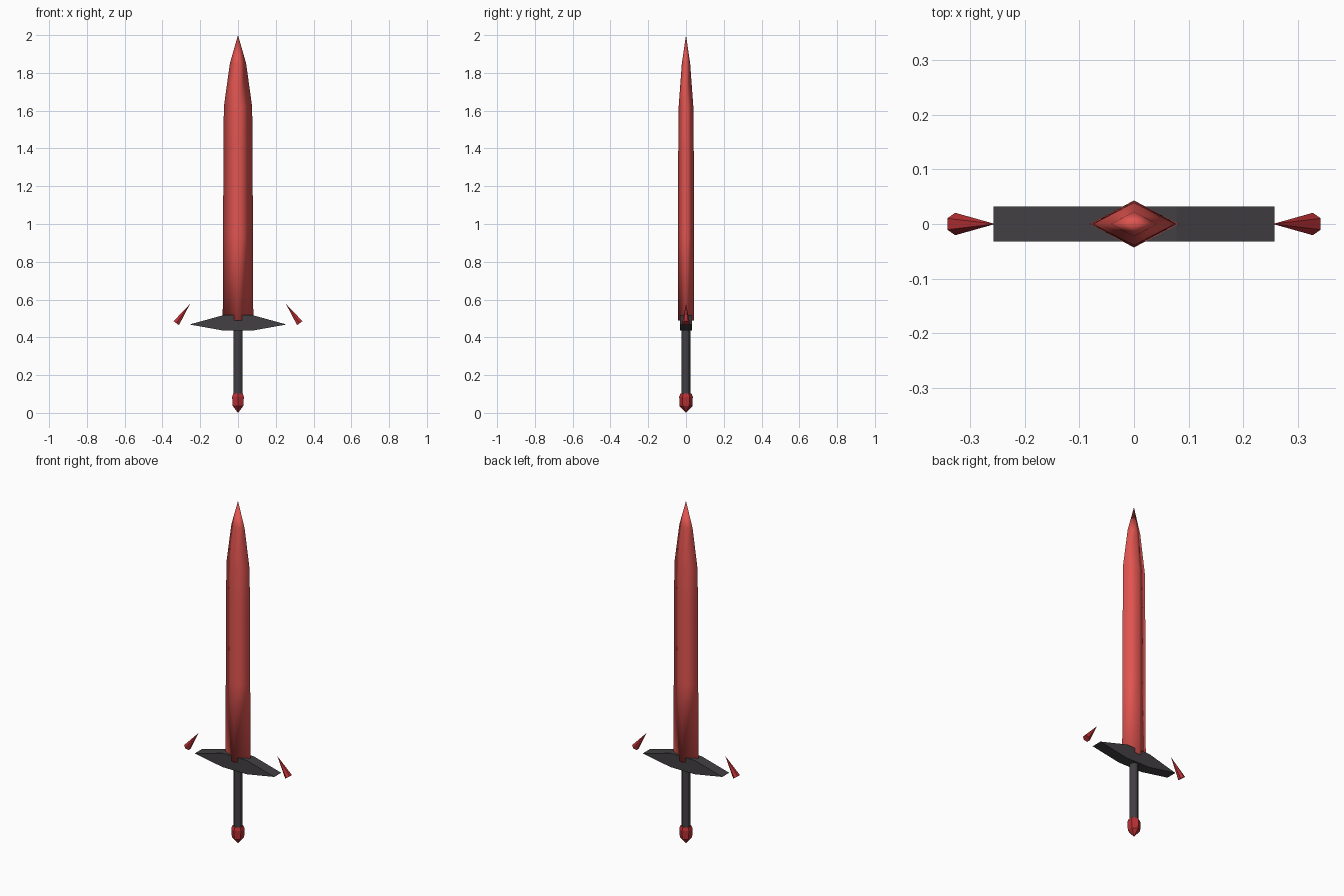
import bpy, bmesh, math
from mathutils import Vector, Matrix

if "Cube" in bpy.data.objects:
    bpy.data.objects.remove(bpy.data.objects["Cube"])


def material(name, rgb):
    m = bpy.data.materials.new(name)
    m.diffuse_color = (*rgb, 1)
    m.use_nodes = True
    m.node_tree.nodes["Principled BSDF"].inputs["Base Color"].default_value = m.diffuse_color
    return m


RED = material("blade_red", (0.75, 0.09, 0.08))
CRYSTAL = material("crystal_red", (0.48, 0.03, 0.035))
DARK = material("dark_metal", (0.055, 0.05, 0.055))


def loft(name, rings, sides, mat, smooth=False, turn=0.0, matrix=Matrix()):
    """Stack rings (half_x, half_y, z); a zero-size ring closes to a point."""
    bm = bmesh.new()
    for rx, ry, z in rings:
        for i in range(sides):
            a = turn + 2 * math.pi * i / sides
            bm.verts.new((rx * math.cos(a), ry * math.sin(a), z))
    bm.verts.ensure_lookup_table()
    v = bm.verts
    for k in range(len(rings) - 1):
        for i in range(sides):
            j = (i + 1) % sides
            a, b = k * sides, (k + 1) * sides
            bm.faces.new((v[a + i], v[a + j], v[b + j], v[b + i]))
    bm.faces.new([v[i] for i in reversed(range(sides))])
    bm.faces.new([v[(len(rings) - 1) * sides + i] for i in range(sides)])
    bmesh.ops.remove_doubles(bm, verts=bm.verts[:], dist=1e-5)
    bmesh.ops.dissolve_degenerate(bm, edges=bm.edges[:], dist=1e-5)
    bm.transform(matrix)
    return finish(name, bm, mat, smooth)


def finish(name, bm, mat, smooth=False):
    bmesh.ops.recalc_face_normals(bm, faces=bm.faces[:])
    for f in bm.faces:
        f.smooth = smooth
    me = bpy.data.meshes.new(name)
    bm.to_mesh(me)
    bm.free()
    me.materials.append(mat)
    ob = bpy.data.objects.new(name, me)
    bpy.context.collection.objects.link(ob)
    return ob


# Diamond-section blade, softly shaded
loft("blade", [(0.081, 0.043, 0.49), (0.079, 0.042, 0.94), (0.077, 0.041, 1.40),
               (0.075, 0.039, 1.62), (0.043, 0.022, 1.85), (0, 0, 2.0)],
     4, RED, smooth=True)

# Crossguard: hexagonal profile extruded front to back
profile = [(0.257, 0.468), (0.078, 0.517), (-0.078, 0.517),
           (-0.257, 0.468), (-0.078, 0.436), (0.078, 0.436)]
bm = bmesh.new()
face = bm.faces.new([bm.verts.new((x, -0.032, z)) for x, z in profile])
ext = bmesh.ops.extrude_face_region(bm, geom=[face])
bmesh.ops.translate(bm, vec=(0, 0.064, 0),
                    verts=[g for g in ext["geom"] if isinstance(g, bmesh.types.BMVert)])
finish("crossguard", bm, DARK)

# Grip
grip = loft("grip", [(0.023, 0.023, 0.09), (0.023, 0.023, 0.45)], 12, DARK)
bpy.context.view_layer.objects.active = grip
grip.select_set(True)
bpy.ops.object.shade_smooth_by_angle()

# Faceted gem pommel
loft("pommel", [(0.029, 0.029, 0.103), (0.036, 0.036, 0.085),
                (0.032, 0.034, 0.036), (0, 0, 0)], 6, CRYSTAL, turn=math.pi / 6)

# Floating crystal shards beside the guard
for side, label in ((1, "right"), (-1, "left")):
    base, tip = Vector((side * 0.327, 0, 0.475)), Vector((side * 0.254, 0, 0.577))
    axis = tip - base
    length = axis.length
    tilt = Matrix.Rotation(math.atan2(axis.x, axis.z), 4, 'Y')
    loft("crystal_" + label, [(0.0205, 0.0205, 0), (0, 0, length)], 6, CRYSTAL,
         turn=math.pi / 6, matrix=Matrix.Translation(base) @ tilt)
